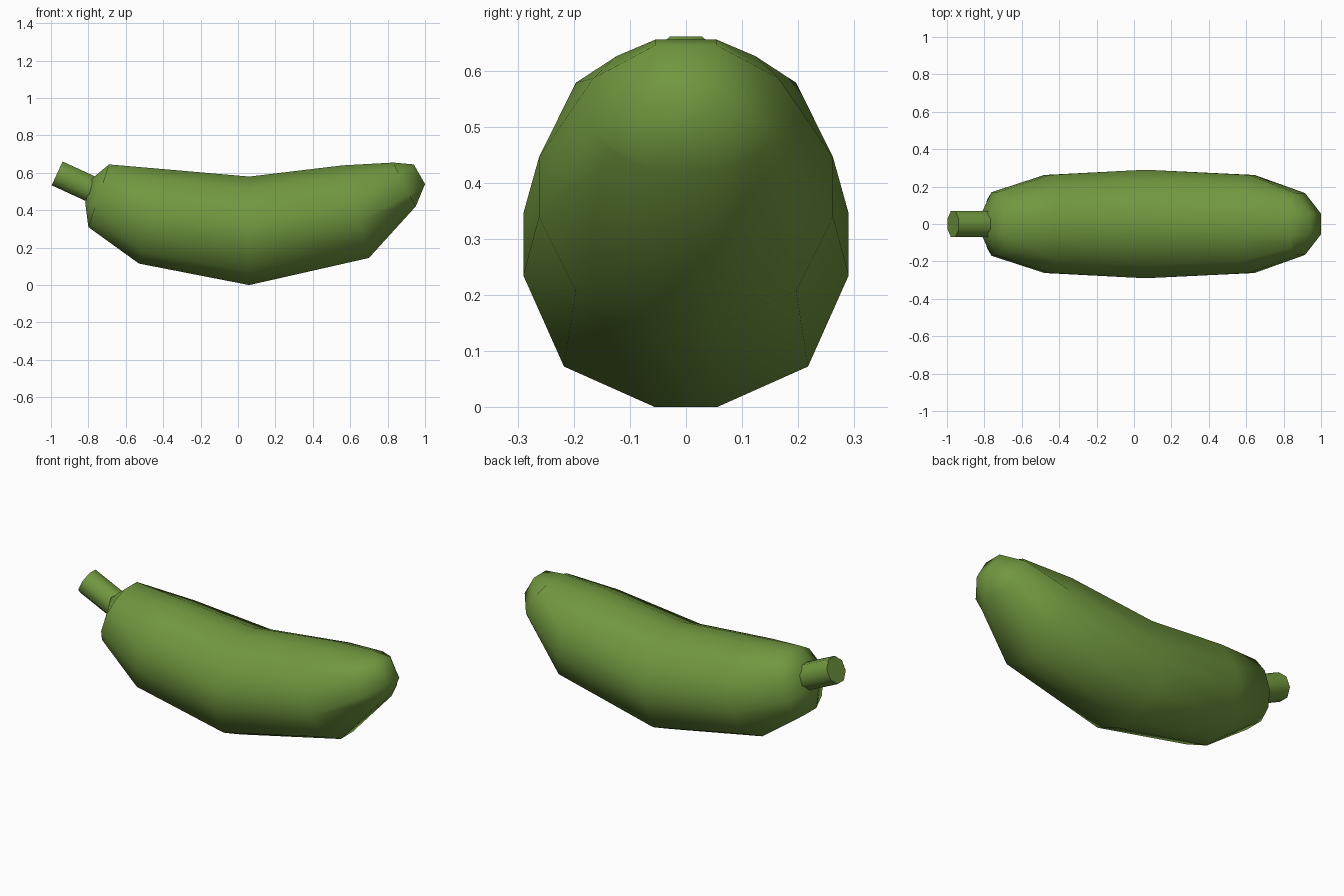
import bpy, bmesh, math
from mathutils import Vector

if "Cube" in bpy.data.objects:
    bpy.data.objects.remove(bpy.data.objects["Cube"])

green = bpy.data.materials.new("cucumber green")
green.diffuse_color = (0.165, 0.31, 0.05, 1)
green.use_nodes = True
green.node_tree.nodes["Principled BSDF"].inputs["Base Color"].default_value = green.diffuse_color


def finish(bm, name, angle):
    bmesh.ops.recalc_face_normals(bm, faces=bm.faces)
    me = bpy.data.meshes.new(name)
    bm.to_mesh(me)
    bm.free()
    me.materials.append(green)
    ob = bpy.data.objects.new(name, me)
    bpy.context.collection.objects.link(ob)
    bpy.ops.object.select_all(action='DESELECT')
    ob.select_set(True)
    bpy.context.view_layer.objects.active = ob
    bpy.ops.object.shade_smooth_by_angle(angle=math.radians(angle))
    return ob


F = 0.055  # half width of the narrow flat on each of the four sides


def section(ry, rp):
    """Twelve-sided rounded-square section as (y, p) pairs."""
    quarter = [(ry, F), (ry * 0.75, rp * 0.75), (F, rp)]
    pts = quarter + [(-y, p) for y, p in reversed(quarter)]
    return pts + [(-y, -p) for y, p in pts]


def place(bm, bottom, top, pts, rp):
    """Put section points on the tilted plane running bottom -> top (x, z)."""
    b, t = Vector(bottom), Vector(top)
    mid, half = (b + t) / 2, (t - b) / 2
    out = []
    for y, p in pts:
        q = mid + half * (p / rp)
        out.append(bm.verts.new((q.x, y, q.y)))
    return out


# Curved body: bottom point, top point (x, z) and half width of each ring
stations = [
    ((-0.80, 0.31), (-0.69, 0.645), 0.17),
    ((-0.53, 0.115), (-0.40, 0.62), 0.262),
    ((0.06, 0.0), (0.06, 0.58), 0.29),
    ((0.70, 0.145), (0.56, 0.64), 0.262),
    ((0.95, 0.42), (0.83, 0.655), 0.165),
]
bm = bmesh.new()
rings = []
for b, t, ry in stations:
    rp = (Vector(t) - Vector(b)).length / 2
    rings.append(place(bm, b, t, section(ry, rp), rp))
for r0, r1 in zip(rings, rings[1:]):
    for i in range(12):
        j = (i + 1) % 12
        bm.faces.new((r0[i], r0[j], r1[j], r1[i]))

# Rounded ends: a 3 x 3 patch of quads around four inner points
for r, b, t in ((rings[0], (-0.817, 0.44), (-0.78, 0.57)),
                (rings[-1], (1.0, 0.54), (0.94, 0.645))):
    n = place(bm, b, t, [(F, F), (-F, F), (-F, -F), (F, -F)], F)
    for k in range(4):
        c = 3 * k + 1                      # corner of this quarter
        bm.faces.new((r[c - 1], r[c], r[c + 1], n[k]))
        bm.faces.new((r[c + 1], r[(c + 2) % 12], n[(k + 1) % 4], n[k]))
    bm.faces.new(n)
finish(bm, "body", 80)

# Eight-sided stem, tilted up at the left end
tip, root = Vector((-0.967, 0, 0.597)), Vector((-0.745, 0, 0.495))
axis = (root - tip).normalized()
side = Vector((0, 1, 0))
up = axis.cross(side)
R = 0.07 / math.cos(math.pi / 8)
bm = bmesh.new()
ends = []
for c in (tip, root):
    ends.append([bm.verts.new(c + R * (math.cos(a) * side + math.sin(a) * up))
                 for a in [(i + 0.5) * math.pi / 4 for i in range(8)]])
    bm.faces.new(ends[-1])
for i in range(8):
    j = (i + 1) % 8
    bm.faces.new((ends[0][i], ends[0][j], ends[1][j], ends[1][i]))
finish(bm, "stem", 60)
